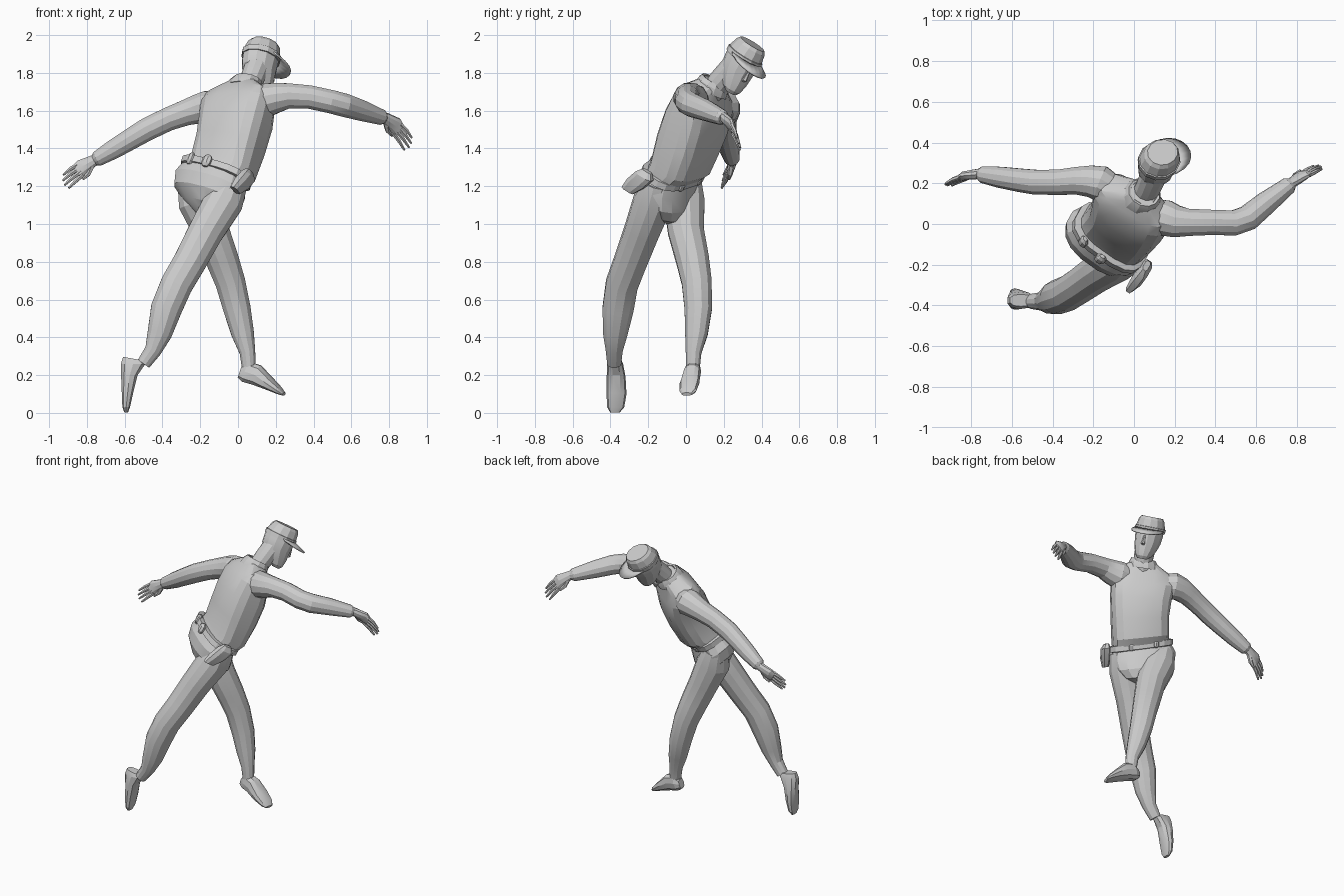
import bpy, bmesh, math
from mathutils import Vector as V


def make(name, bm, angle=20):
    bmesh.ops.recalc_face_normals(bm, faces=bm.faces[:])
    me = bpy.data.meshes.new(name)
    bm.to_mesh(me)
    bm.free()
    ob = bpy.data.objects.new(name, me)
    bpy.context.collection.objects.link(ob)
    bpy.context.view_layer.objects.active = ob
    ob.select_set(True)
    bpy.ops.object.shade_smooth_by_angle(angle=math.radians(angle))
    ob.select_set(False)
    return ob


def loft(name, rings, n=12, power=1.0):
    """rings: (centre, half-axis u, half-axis v); power < 1 squares the section."""
    bm = bmesh.new()
    rows = []
    for c, u, v in rings:
        row = []
        for i in range(n):
            a = 2 * math.pi * (i + 0.5) / n
            s, t = math.cos(a), math.sin(a)
            s = math.copysign(abs(s) ** power, s)
            t = math.copysign(abs(t) ** power, t)
            row.append(bm.verts.new(V(c) + V(u) * s + V(v) * t))
        rows.append(row)
    for r, q in zip(rows, rows[1:]):
        for i in range(n):
            bm.faces.new((r[i], r[(i + 1) % n], q[(i + 1) % n], q[i]))
    bm.faces.new(rows[0])
    bm.faces.new(rows[-1])
    return make(name, bm)


def tube(name, pts, n=10, ref=(0, 1, 0)):
    """pts: (x, y, z, radius); ref steers the section."""
    P = [V(p[:3]) for p in pts]
    rings = []
    for i, p in enumerate(pts):
        d = (P[min(i + 1, len(P) - 1)] - P[max(i - 1, 0)]).normalized()
        u = d.cross(V(ref)).normalized()
        rings.append((P[i], u * p[3], u.cross(d) * p[3]))
    return loft(name, rings, n)


# Body frame: hips tilt one way, chest the other
UP = V((0.32, 0.39, 0.86)).normalized()
HIP = V((0.80, -0.57, -0.19)).normalized()
CHEST = V((0.84, -0.53, 0.10)).normalized()
FWD = UP.cross(HIP).normalized()


def body_ring(c, a, b, k):
    u = HIP.lerp(CHEST, k).normalized()
    return V(c), u * a, UP.cross(u).normalized() * b


# Shirt and pelvis
loft("torso", [body_ring(*r) for r in [
    ((-0.11, -0.065, 1.26), 0.185, 0.11, 0), ((-0.078, -0.03, 1.30), 0.187, 0.128, 0.1),
    ((-0.04, 0.01, 1.42), 0.188, 0.143, 0.4), ((-0.012, 0.055, 1.54), 0.20, 0.143, 0.8),
    ((0.0, 0.095, 1.635), 0.212, 0.12, 1), ((0.01, 0.115, 1.69), 0.19, 0.09, 1),
    ((0.03, 0.14, 1.73), 0.105, 0.07, 1), ((0.045, 0.15, 1.755), 0.065, 0.055, 1)]], 16, 0.7)
loft("pelvis", [body_ring(*r) for r in [
    ((-0.12, -0.07, 1.272), 0.19, 0.112, 0), ((-0.147, -0.085, 1.21), 0.215, 0.135, 0),
    ((-0.163, -0.095, 1.14), 0.20, 0.14, 0), ((-0.165, -0.105, 1.075), 0.135, 0.115, 0),
    ((-0.165, -0.115, 1.03), 0.055, 0.055, 0)]], 16, 0.82)

# Belt with pouches and holster
B = V((-0.115, -0.068, 1.27))
loft("belt", [body_ring(B + UP * t, a, a - 0.08, 0) for t, a in
              [(-0.022, 0.193), (-0.018, 0.208), (0.018, 0.208), (0.022, 0.193)]], 16, 0.7)
for i, ang in enumerate((235, 272, 40, 65, 115, 140)):
    a = math.radians(ang)
    c = B + HIP * 0.195 * math.cos(a) + FWD * 0.132 * math.sin(a)
    out = (HIP * math.cos(a) + FWD * math.sin(a)).normalized()
    side = UP.cross(out).normalized()
    s = 0.028 if ang in (235, 272) else 0.019
    loft("belt_pouch_%d" % i, [(c + UP * h * s, side * s * w, out * s * 0.7 * w)
                               for h, w in [(-1.2, 0.5), (-0.6, 1), (0.6, 1), (1.2, 0.5)]], 8)
loft("holster", [(V(c), FWD * f, HIP * h) for c, f, h in [
    ((0.062, -0.205, 1.28), 0.03, 0.015), ((0.055, -0.22, 1.255), 0.055, 0.03),
    ((0.02, -0.265, 1.215), 0.055, 0.032), ((-0.015, -0.307, 1.178), 0.04, 0.02)]], 8, 0.7)

# Legs and feet
tube("right_leg", [(-0.03, -0.15, 1.22, 0.085), (-0.075, -0.175, 1.12, 0.107), (-0.17, -0.235, 0.96, 0.096),
                   (-0.255, -0.295, 0.80, 0.09), (-0.325, -0.34, 0.68, 0.088), (-0.38, -0.36, 0.55, 0.085),
                   (-0.415, -0.375, 0.42, 0.067), (-0.45, -0.38, 0.33, 0.046), (-0.50, -0.38, 0.26, 0.038)], 12)
tube("left_leg", [(-0.24, 0.0, 1.23, 0.085), (-0.21, -0.01, 1.12, 0.112), (-0.14, 0.0, 0.96, 0.098),
                  (-0.083, 0.035, 0.81, 0.09), (-0.04, 0.057, 0.69, 0.082), (-0.005, 0.065, 0.55, 0.075),
                  (0.025, 0.055, 0.42, 0.062), (0.05, 0.04, 0.32, 0.043), (0.06, 0.035, 0.21, 0.036)], 12)
loft("right_foot", [((-0.555, -0.375, 0.287), (0.055, 0, -0.01), (0, 0.03, 0)),
                    ((-0.555, -0.375, 0.26), (0.068, 0, 0.0), (0, 0.042, 0)),
                    ((-0.575, -0.37, 0.19), (0.045, 0, 0.01), (0, 0.05, 0)),
                    ((-0.585, -0.368, 0.10), (0.031, 0, 0.005), (0, 0.053, 0)),
                    ((-0.592, -0.372, 0.03), (0.021, 0, 0.0), (0, 0.045, 0)),
                    ((-0.592, -0.376, 0.002), (0.01, 0, 0.0), (0, 0.025, 0))], 10, 0.8)
loft("left_foot", [((0.008, 0.04, 0.215), (0.01, 0, 0.03), (0, 0.028, 0)),
                   ((0.04, 0.038, 0.218), (0.018, 0, 0.055), (0.005, 0.042, 0)),
                   ((0.10, 0.03, 0.20), (0.02, 0, 0.053), (0.01, 0.046, 0)),
                   ((0.165, 0.018, 0.155), (0.015, 0, 0.032), (0.015, 0.052, 0)),
                   ((0.22, 0.01, 0.117), (0.008, 0, 0.018), (0.012, 0.045, 0)),
                   ((0.243, 0.004, 0.099), (0.003, 0, 0.008), (0.008, 0.027, 0))], 10, 0.8)

# Sleeves
tube("right_arm", [(0.08, 0.06, 1.65, 0.07), (0.15, 0.03, 1.655, 0.092), (0.21, 0.012, 1.67, 0.081),
                   (0.27, 0.008, 1.678, 0.069), (0.38, 0.008, 1.672, 0.064), (0.49, 0.005, 1.648, 0.064),
                   (0.56, 0.03, 1.63, 0.064), (0.65, 0.105, 1.602, 0.057), (0.76, 0.19, 1.565, 0.042),
                   (0.775, 0.20, 1.56, 0.03)], 12)
tube("left_arm", [(-0.09, 0.16, 1.62, 0.07), (-0.165, 0.20, 1.617, 0.09), (-0.215, 0.21, 1.608, 0.08),
                  (-0.28, 0.212, 1.588, 0.07), (-0.37, 0.205, 1.555, 0.064), (-0.48, 0.205, 1.502, 0.063),
                  (-0.56, 0.215, 1.455, 0.059), (-0.66, 0.23, 1.395, 0.053), (-0.745, 0.243, 1.345, 0.042),
                  (-0.76, 0.245, 1.337, 0.03)], 12)


# Hands: flat palm, four curled fingers and a thumb on the +w side
def hand(side, wrist, d, w, droop):
    p, d, w, droop = V(wrist), V(d).normalized(), V(w).normalized(), V(droop)
    n = d.cross(w).normalized()
    w = n.cross(d)
    k = p + d * 0.10 + droop * 0.015
    loft(side + "_palm", [(p - d * 0.02, w * 0.028, n * 0.026), (p + d * 0.03, w * 0.036, n * 0.025),
                          (p + d * 0.075, w * 0.044, n * 0.021), (k, w * 0.040, n * 0.014)], 10)
    for i, ln in enumerate((0.078, 0.095, 0.10, 0.088)):
        t = (i - 1.5) / 1.5
        a = k - d * 0.015 + w * 0.031 * t
        m = a + d * ln * 0.5 + w * 0.004 * t + droop * 0.014
        e = a + d * ln + w * 0.007 * t + droop * 0.04
        tube("%s_finger_%d" % (side, i), [(*a, 0.012), (*m, 0.011), (*e, 0.006)], 6, n)
    a, m, e = p + d * 0.025 + w * 0.02, p + d * 0.06 + w * 0.048, p + d * 0.10 + w * 0.058
    tube(side + "_thumb", [(*a, 0.018), (*m, 0.014), (*e, 0.007)], 6, n)


hand("right", (0.78, 0.206, 1.56), (0.68, 0.46, -0.46), (-0.6, 0.1, -0.7), (0, -0.2, -1))
hand("left", (-0.765, 0.246, 1.335), (-0.76, -0.10, -0.43), (0.6, -0.1, -0.77), (0, -0.6, -0.5))

# Neck and collar
tube("neck", [(0.04, 0.135, 1.69, 0.06), (0.07, 0.18, 1.755, 0.064), (0.10, 0.25, 1.83, 0.068)], 12)
loft("collar", [body_ring(V((0.042, 0.145, 1.738)) + UP * t, a, a * 0.95, 1) for t, a in
                [(-0.035, 0.10), (0.0, 0.094), (0.025, 0.08), (0.022, 0.068), (0.0, 0.066)]], 12)

# Head frame
H = V((0.17, 0.5, 0.85)).normalized()
F = V((0.75, 0.47, -0.427)).normalized()
S = F.cross(H).normalized()
C = V((0.122, 0.308, 1.885))
loft("head", [(C + H * h + F * f, S * a, F * b) for h, f, a, b in
              [(-0.195, 0.055, 0.032, 0.025), (-0.175, 0.04, 0.052, 0.055), (-0.13, 0.018, 0.072, 0.084),
               (-0.08, 0.002, 0.084, 0.098), (-0.03, 0, 0.09, 0.103), (0.02, 0, 0.088, 0.101)]], 12)
loft("nose", [(C - H * 0.04 + F * 0.095, S * 0.006, F * 0.008),
              (C - H * 0.095 + F * 0.097, S * 0.014, F * 0.018),
              (C - H * 0.105 + F * 0.088, S * 0.012, F * 0.014)], 6)

# Cap: band, crown and brim
loft("cap_crown", [(C + H * h + F * f, S * a, F * (a + 0.01)) for h, f, a in
                   [(-0.014, 0, 0.098), (0.016, 0, 0.10), (0.018, 0, 0.094),
                    (0.065, 0.004, 0.083), (0.083, 0.006, 0.07)]], 12)
bm = bmesh.new()
inner, outer = [], []
for i in range(11):
    a = math.radians(-85 + 17 * i)
    q = C + S * 0.096 * math.sin(a) + F * 0.102 * math.cos(a)
    inner.append(bm.verts.new(q))
    reach = 0.085 * math.cos(a) ** 0.6
    outer.append(bm.verts.new(q + (F + S * math.sin(a) * 0.2 - H * 0.36) * reach))
for i in range(10):
    bm.faces.new((inner[i], inner[i + 1], outer[i + 1], outer[i]))
brim = make("cap_brim", bm)
mod = brim.modifiers.new("thickness", "SOLIDIFY")
mod.thickness = 0.01
mod.offset = 0
